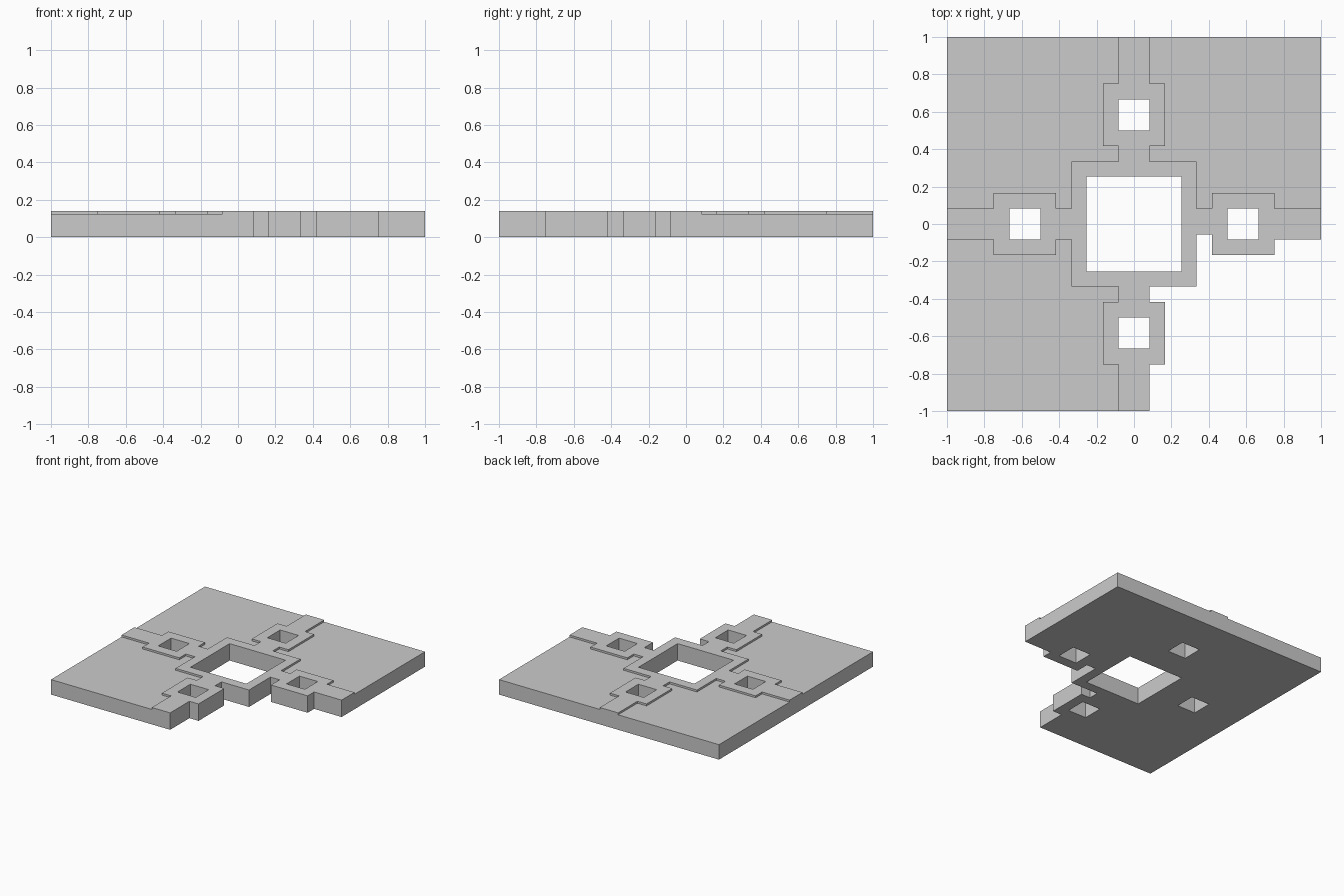
import bpy, bmesh

if "Cube" in bpy.data.objects:
    bpy.data.objects.remove(bpy.data.objects["Cube"])

U = 1 / 12                      # layout module
GROUND, PATH = 0.123, 0.139     # top heights of ground and raised path
LEVELS = [0.0, GROUND, PATH]

# Rectangles are (x0, y0, x1, y1)
ground = [(-1, 0, 1, 1), (-1, -1, 0, 0)]        # three quarters; front right stays open
path = [(-4*U, -4*U, 4*U, 4*U)]                 # central frame
holes = [(-0.254, -0.254, 0.254, 0.254)]


def turned(rect, k):
    """Rectangle turned k quarter turns about the centre."""
    x0, y0, x1, y1 = rect
    for _ in range(k):
        x0, y0, x1, y1 = -y1, x0, -y0, x1
    return (x0, y0, x1, y1)


# Four arms: inner link, square pad with hole, outer link
for k in range(4):
    link_y = -0.055 if k == 0 else -U           # right-hand link is notched
    path += [turned(r, k) for r in ((4*U, link_y, 5*U, U),
                                    (5*U, -2*U, 9*U, 2*U),
                                    (9*U, -U, 1, U))]
    holes.append(turned((6*U, -U, 8*U, U), k))


def inside(rects, x, y):
    return any(a < x < c and b < y < d for a, b, c, d in rects)


def breaks(i):
    return sorted({round(r[j], 5) for r in ground + path + holes for j in (i, i + 2)})


axes = [breaks(0), breaks(1), LEVELS]


def solid(cell):
    if any(c < 0 or c >= len(a) - 1 for c, a in zip(cell, axes)):
        return False
    x, y, z = [(a[c] + a[c + 1]) / 2 for c, a in zip(cell, axes)]
    if inside(holes, x, y):
        return False
    return inside(path, x, y) or (z < GROUND and inside(ground, x, y))


# Skin the boundary between solid and empty cells
bm = bmesh.new()
verts = {}


def vert(idx):
    if idx not in verts:
        verts[idx] = bm.verts.new([a[i] for a, i in zip(axes, idx)])
    return verts[idx]


nx, ny, nz = [len(a) - 1 for a in axes]
for cell in [(i, j, k) for i in range(nx) for j in range(ny) for k in range(nz)]:
    if not solid(cell):
        continue
    for ax in range(3):
        u, v = (ax + 1) % 3, (ax + 2) % 3
        for side in (0, 1):
            near = list(cell)
            near[ax] += 2 * side - 1
            if solid(near):
                continue
            loop = []
            for du, dv in ((0, 0), (1, 0), (1, 1), (0, 1)):
                p = list(cell)
                p[ax] += side
                p[u] += du
                p[v] += dv
                loop.append(vert(tuple(p)))
            bm.faces.new(loop if side else loop[::-1])

# Merge the flat areas
bmesh.ops.dissolve_limit(bm, angle_limit=0.01, verts=bm.verts[:], edges=bm.edges[:])
mesh = bpy.data.meshes.new("floor_plate")
bm.to_mesh(mesh)
bm.free()
bpy.context.collection.objects.link(bpy.data.objects.new("floor_plate", mesh))
